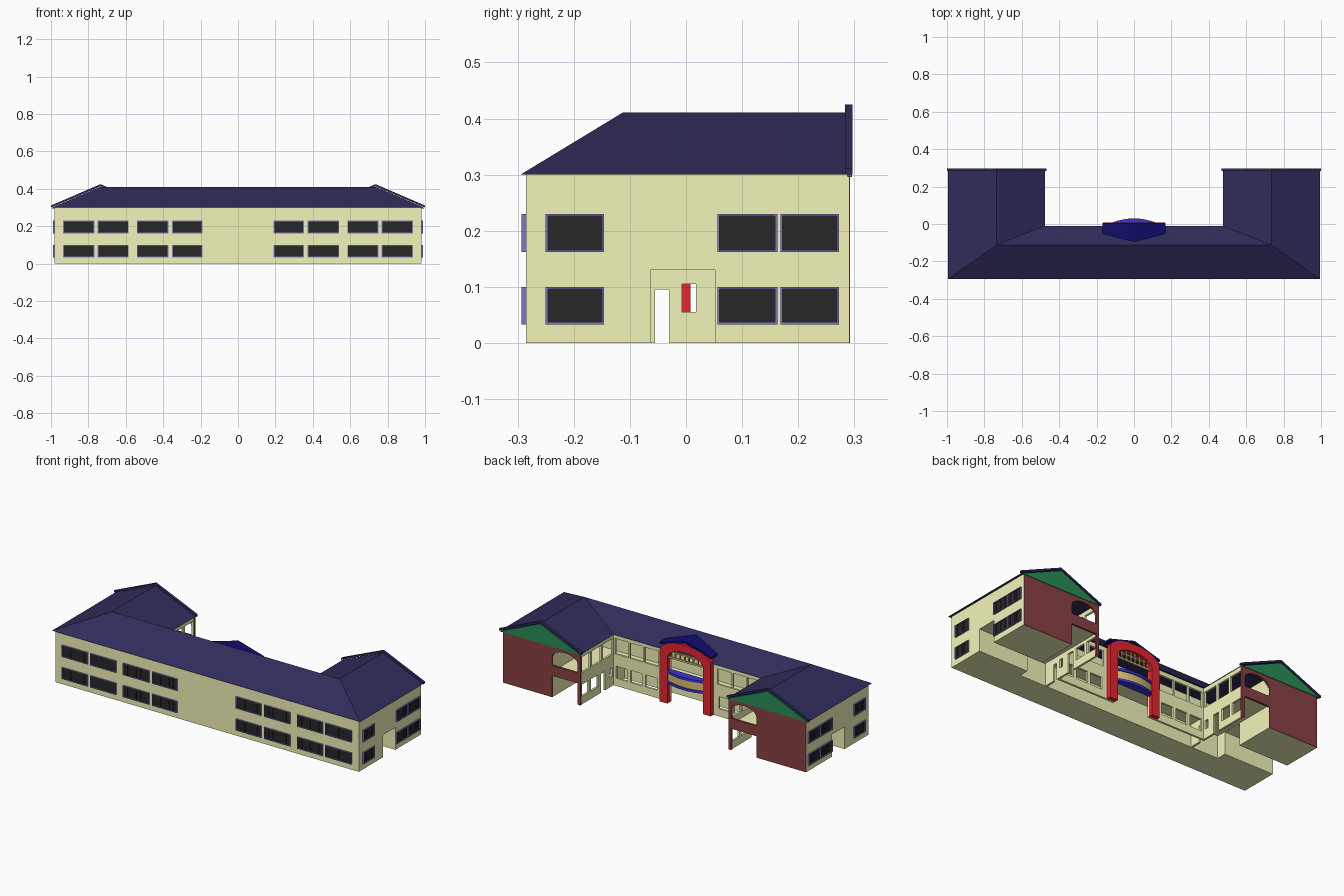
import bpy, bmesh, math

if "Cube" in bpy.data.objects:
    bpy.data.objects.remove(bpy.data.objects["Cube"])

def mat(name, *rgb):
    """Material from display colours, converted to linear."""
    m = bpy.data.materials.new(name)
    m.diffuse_color = [c ** 2.2 for c in rgb] + [1]
    m.use_nodes = True
    m.node_tree.nodes["Principled BSDF"].inputs["Base Color"].default_value = m.diffuse_color
    return m

WALL = mat("pale_wall", 0.95, 0.96, 0.72)
ROOF = mat("navy_roof", 0.20, 0.19, 0.36)
FRAME = mat("lavender_frame", 0.50, 0.46, 0.78)
PANE = mat("dark_pane", 0.17, 0.17, 0.17)
BRICK = mat("brick_red", 0.54, 0.26, 0.27)
GREEN = mat("gable_green", 0.18, 0.55, 0.34)
RED = mat("arch_red", 0.90, 0.16, 0.20)
BLUE = mat("bright_blue", 0.23, 0.22, 0.85)
DEEP = mat("deep_blue", 0.09, 0.08, 0.42)
TAN = mat("tan", 0.87, 0.74, 0.47)

def finish(name, bm, m):
    bmesh.ops.recalc_face_normals(bm, faces=bm.faces)
    me = bpy.data.meshes.new(name)
    bm.to_mesh(me)
    bm.free()
    me.materials.append(m)
    ob = bpy.data.objects.new(name, me)
    bpy.context.collection.objects.link(ob)
    return ob

def solid(bm, low, high):
    """Closed solid joining two matching rings of points."""
    a = [bm.verts.new(p) for p in low]
    b = [bm.verts.new(p) for p in high]
    n = len(a)
    bm.faces.new(a)
    bm.faces.new(b)
    for i in range(n):
        bm.faces.new((a[i], a[(i + 1) % n], b[(i + 1) % n], b[i]))

def boxes(name, items, m, mirror=True):
    """Boxes given as (x0,x1,y0,y1,z0,z1), optionally repeated on the other side."""
    bm = bmesh.new()
    for x0, x1, y0, y1, z0, z1 in items:
        for s in ((1, -1) if mirror else (1,)):
            ring = [(s * x0, y0), (s * x1, y0), (s * x1, y1), (s * x0, y1)]
            solid(bm, [(x, y, z0) for x, y in ring], [(x, y, z1) for x, y in ring])
    return finish(name, bm, m)

def pierced(u0, u1, storeys):
    """Wall rectangles (u0,u1,z0,z1) left around the openings of each storey."""
    out = []
    for zb, zt, openings in storeys:
        u = u0
        for a, b, lo, hi in openings:
            out.append((u, a, zb, zt))
            if lo > zb:
                out.append((a, b, zb, lo))
            if hi < zt:
                out.append((a, b, hi, zt))
            u = b
        out.append((u, u1, zb, zt))
    return out

# room blocks of the front bar and the wings
boxes("front_rooms", [(-0.98, 0.98, -0.285, -0.12, 0, 0.302)], WALL, False)
boxes("wing_rooms", [(0.66, 0.98, -0.12, -0.063, 0, 0.302),
                     (0.66, 0.98, -0.063, 0.052, 0.13, 0.302),
                     (0.66, 0.98, 0.052, 0.2905, 0, 0.302)], WALL)
# gallery floors of the upper storey
boxes("gallery_floors", [(0, 0.66, -0.12, -0.03, 0.132, 0.148),
                         (0.48, 0.66, -0.03, 0.288, 0.132, 0.148)], WALL)
# doorway between the passage and the bar gallery
boxes("gallery_doorways", [(0.48, 0.492, -0.12, -0.055, 0, 0.132),
                           (0.48, 0.492, -0.055, -0.03, 0.095, 0.132)], WALL)

# courtyard facades with openings
low = [(0.20, 0.275, 0.045, 0.115), (0.295, 0.37, 0.045, 0.115), (0.39, 0.465, 0.045, 0.115)]
up = [(0.19, 0.28, 0.185, 0.275), (0.29, 0.375, 0.185, 0.275), (0.385, 0.47, 0.185, 0.275)]
rects = pierced(0.115, 0.492, [(0, 0.15, low), (0.15, 0.302, up)])
boxes("bar_facade", [(a, b, -0.03, -0.018, c, d) for a, b, c, d in rects], WALL)
low = [(-0.007, 0.018, 0.055, 0.105), (0.06, 0.10, 0, 0.11),
       (0.125, 0.19, 0.045, 0.115), (0.21, 0.275, 0.045, 0.115)]
up = [(-0.01, 0.08, 0.185, 0.275), (0.095, 0.18, 0.185, 0.275), (0.195, 0.275, 0.185, 0.275)]
rects = pierced(-0.018, 0.29, [(0, 0.15, low), (0.15, 0.302, up)])
boxes("wing_facades", [(0.48, 0.492, a, b, c, d) for a, b, c, d in rects], WALL)

# brick end walls and open gallery ends
boxes("brick_end_walls", [(0.66, 0.979, 0.286, 0.292, 0, 0.302)], BRICK)
boxes("gallery_end_frames", [(0.478, 0.495, 0.28, 0.292, 0, 0.302),
                             (0.495, 0.66, 0.28, 0.292, 0.125, 0.185)], BRICK)
bm = bmesh.new()
for s in (1, -1):
    arc = [(0.5775 + 0.0825 * math.cos(t * math.pi / 8), 0.235 + 0.045 * math.sin(t * math.pi / 8))
           for t in range(9)]
    prof = [(0.66, 0.302)] + arc + [(0.495, 0.302)]
    solid(bm, [(s * x, 0.28, z) for x, z in prof], [(s * x, 0.292, z) for x, z in prof])
finish("gallery_end_arches", bm, BRICK)

# hipped U-shaped roof
bm = bmesh.new()
eave = [(-.995, -.295), (.995, -.295), (.995, .29), (.475, .29),
        (.475, -.01), (-.475, -.01), (-.475, .29), (-.995, .29)]
e = [bm.verts.new((x, y, 0.30)) for x, y in eave]
A, B, C, D = [bm.verts.new((x, y, 0.411)) for x, y in
              [(-.735, -.112), (.735, -.112), (.735, .29), (-.735, .29)]]
for f in [(e[0], e[1], B, A), (e[1], e[2], C, B), (e[3], e[4], B, C), (e[4], e[5], A, B),
          (e[5], e[6], D, A), (e[7], e[0], A, D), (e[2], e[3], C), (e[6], e[7], D), tuple(e)]:
    bm.faces.new(f)
finish("hipped_roof", bm, ROOF)

# green gables and their raking boards
bm, bm2 = bmesh.new(), bmesh.new()
for s in (1, -1):
    tri = [(0.475, 0.296), (0.995, 0.296), (0.735, 0.408)]
    solid(bm, [(s * x, 0.288, z) for x, z in tri], [(s * x, 0.2955, z) for x, z in tri])
    rake = [(0.468, 0.30), (0.735, 0.413), (1.0, 0.30), (1.0, 0.311), (0.735, 0.425), (0.468, 0.311)]
    solid(bm2, [(s * x, 0.283, z) for x, z in rake], [(s * x, 0.297, z) for x, z in rake])
finish("green_gables", bm, GREEN)
finish("raking_boards", bm2, ROOF)

# barred windows: frame, panes and mullions on the front and the outer sides
frames, panes = [], []
def window(a, b, z0, z1, put):
    t = 0.004
    frames.extend([put(a, b, z0, z0 + t, 0.010), put(a, b, z1 - t, z1, 0.010),
                   put(a, a + t, z0, z1, 0.010), put(b - t, b, z0, z1, 0.010)])
    panes.append(put(a + t, b - t, z0 + t, z1 - t, 0.004))
    for i in range(1, 6):
        u = a + (b - a) * i / 6
        panes.append(put(u - 0.001, u + 0.001, z0 + t, z1 - t, 0.006))

front = lambda a, b, z0, z1, d: (a, b, -0.283 - d, -0.283, z0, z1)
side = lambda a, b, z0, z1, d: (0.978, 0.978 + d, a, b, z0, z1)
for z0, z1 in ((0.033, 0.10), (0.162, 0.23)):
    for a, b in ((0.19, 0.352), (0.372, 0.54), (0.585, 0.75), (0.768, 0.935)):
        window(a, b, z0, z1, front)
    for a, b in ((-0.25, -0.146), (0.056, 0.163), (0.168, 0.273)):
        window(a, b, z0, z1, side)
boxes("window_frames", frames, FRAME)
boxes("window_panes", panes, PANE)

# red entrance arch
def arch(w, spring, top):
    pts = [(w * math.cos(t * math.pi / 12), spring + (top - spring) * math.sin(t * math.pi / 12))
           for t in range(13)]
    return [(w, 0)] + pts + [(-w, 0)]

bm = bmesh.new()
ring = arch(0.165, 0.30, 0.370) + arch(0.115, 0.27, 0.325)[::-1]
solid(bm, [(x, -0.03, z) for x, z in ring], [(x, 0.008, z) for x, z in ring])
finish("entrance_arch", bm, RED)

# gabled dormer roof behind the arch
bm = bmesh.new()
prof = [(-.168, .333), (0, .381), (.168, .333), (.168, .345), (0, .393), (-.168, .345)]
solid(bm, [(x, -0.095, z) for x, z in prof], [(x, 0.006, z) for x, z in prof])
finish("dormer_roof", bm, DEEP)

# bowed balcony between the columns
def bow(name, z0, z1, grow, m):
    bm = bmesh.new()
    front_edge = [(0.115 * i / 4, 0.024 + grow - 0.022 * (i / 4) ** 2) for i in range(-4, 5)]
    plan = [(0.115, -0.02), (-0.115, -0.02)] + front_edge
    solid(bm, [(x, y, z0) for x, y in plan], [(x, y, z1) for x, y in plan])
    finish(name, bm, m)

bow("balcony_base", 0.118, 0.132, 0.006, BLUE)
bow("balcony_panel", 0.132, 0.178, 0, TAN)
bow("balcony_rail", 0.178, 0.192, 0.006, BLUE)

# lattice in the head of the arch
boxes("arch_lattice", [(0, 0.115, -0.012, -0.004, 0.262, 0.272),
                       (0, 0.075, -0.012, -0.004, 0.297, 0.304)] +
      [(x, x + 0.006, -0.012, -0.004, 0.27, z) for x, z in
       ((0.01, 0.326), (0.04, 0.322), (0.07, 0.314), (0.095, 0.302))], TAN)
